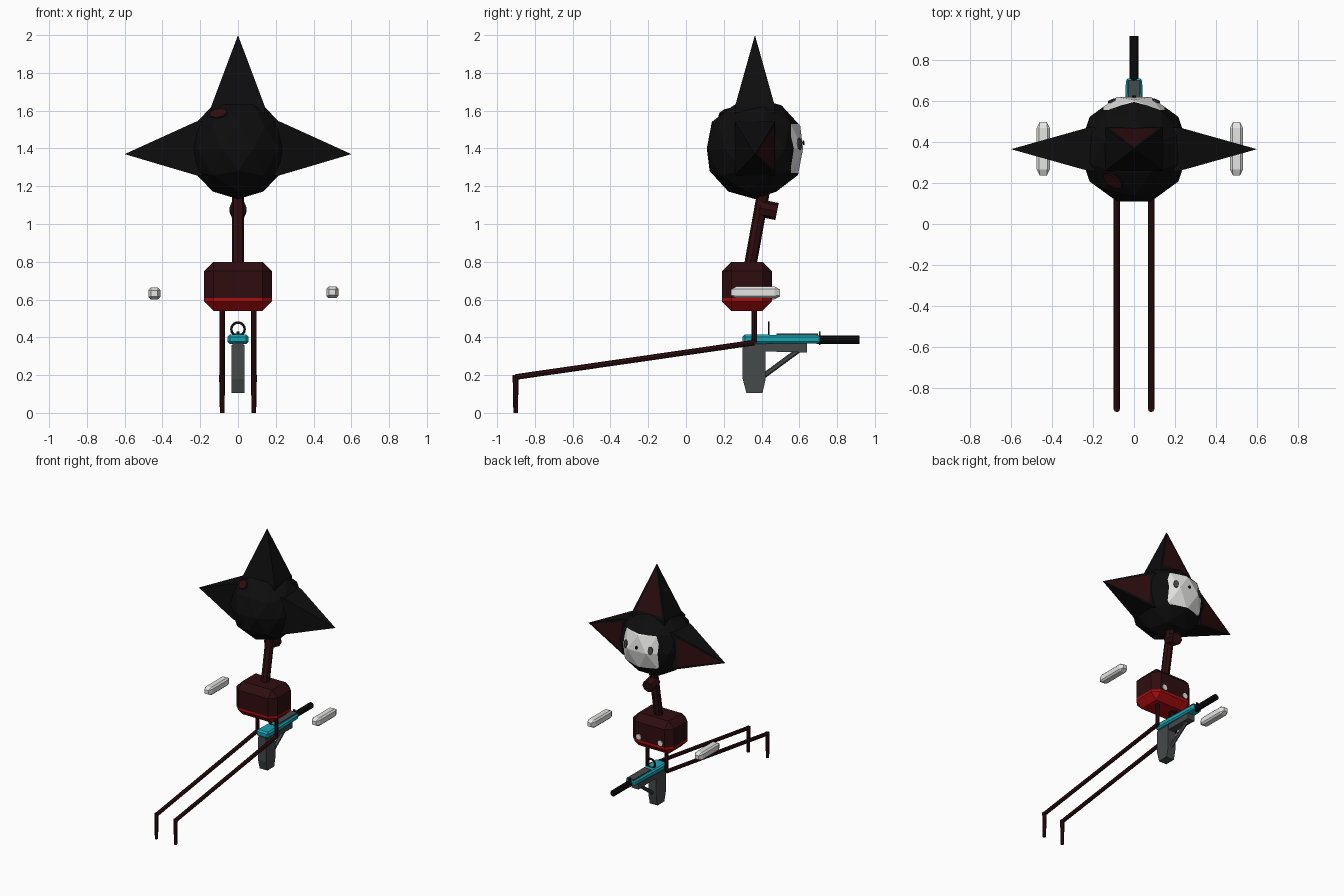
import bpy, bmesh, math
from mathutils import Vector, Matrix

if "Cube" in bpy.data.objects:
    bpy.data.objects.remove(bpy.data.objects["Cube"])


def material(name, r, g, b):
    m = bpy.data.materials.new(name)
    m.diffuse_color = (r, g, b, 1)
    m.use_nodes = True
    m.node_tree.nodes["Principled BSDF"].inputs["Base Color"].default_value = m.diffuse_color
    return m


BLACK = material("black", 0.004, 0.004, 0.0045)
MAROON = material("dark maroon", 0.028, 0.004, 0.005)
RED = material("red", 0.42, 0.004, 0.005)
WHITE = material("white", 0.78, 0.78, 0.77)
GREY = material("gunmetal", 0.06, 0.068, 0.07)
TEAL = material("teal", 0.008, 0.38, 0.47)


def finish(name, bm, *mats):
    bmesh.ops.recalc_face_normals(bm, faces=bm.faces)
    me = bpy.data.meshes.new(name)
    bm.to_mesh(me)
    bm.free()
    for m in mats:
        me.materials.append(m)
    ob = bpy.data.objects.new(name, me)
    bpy.context.collection.objects.link(ob)
    return ob


def box_bm(lo, hi, bevel=0):
    lo, hi = Vector(lo), Vector(hi)
    bm = bmesh.new()
    bmesh.ops.create_cube(bm, size=1)
    for v in bm.verts:
        v.co = (lo + hi) / 2 + v.co * (hi - lo)
    if bevel:
        bmesh.ops.bevel(bm, geom=bm.edges[:], offset=bevel, segments=1,
                        affect='EDGES', profile=0.5)
    return bm


def box(name, mat, lo, hi, bevel=0):
    return finish(name, box_bm(lo, hi, bevel), mat)


def tube(name, mat, a, b, r, sides=8, r2=None):
    a, b = Vector(a), Vector(b)
    d = b - a
    bm = bmesh.new()
    rot = d.to_track_quat('Z', 'Y').to_matrix().to_4x4()
    bmesh.ops.create_cone(bm, cap_ends=True, segments=sides, radius1=r,
                          radius2=r if r2 is None else r2, depth=d.length,
                          matrix=Matrix.Translation((a + b) / 2) @ rot)
    return finish(name, bm, mat)


def extrude_profile(name, mat, pts, half):
    """Closed (y, z) profile extruded across x."""
    bm = bmesh.new()
    rows = [[bm.verts.new((s * half, y, z)) for y, z in pts] for s in (-1, 1)]
    n = len(pts)
    for row in rows:
        bm.faces.new(row)
    for i in range(n):
        j = (i + 1) % n
        bm.faces.new((rows[0][i], rows[0][j], rows[1][j], rows[1][i]))
    return finish(name, bm, mat)


def cut(bm, co, no):
    bmesh.ops.bisect_plane(bm, geom=bm.verts[:] + bm.edges[:] + bm.faces[:],
                           plane_co=co, plane_no=no)


# Head: faceted ball with a white face cut into the +y side
C = Vector((0, 0.365, 1.4))
bm = bmesh.new()
bmesh.ops.create_icosphere(bm, subdivisions=2, radius=0.268,
                           matrix=Matrix.Rotation(math.pi / 2, 4, 'Z'))
for co, no in (((0.15, 0, 0), (1, 0, 0)), ((-0.15, 0, 0), (1, 0, 0)),
               ((0, 0, 0.13), (0, 0, 1)), ((0, 0, -0.13), (0, 0, 1)),
               ((0, 0.19, 0), (0, 1, 0))):
    cut(bm, co, no)
for f in bm.faces:
    c = f.calc_center_median()
    f.material_index = int(c.y > 0.19 and abs(c.x) < 0.15 and abs(c.z) < 0.13)
bmesh.ops.translate(bm, vec=C, verts=bm.verts)
finish("head", bm, BLACK, WHITE)


# Three pointed tufts, each with a maroon inset on the +y side
def spike(name, angle, tip):
    bm = bmesh.new()
    rot = Matrix.Rotation(angle, 3, 'Y')
    rings = []
    for h in (0.14, 0.222):
        rings.append([bm.verts.new(C + rot @ Vector((x * 0.142, y * 0.106, h)))
                      for x, y in ((-1, -1), (1, -1), (1, 1), (-1, 1))])
    top = bm.verts.new(tip)
    bm.faces.new(rings[0])
    sides = []
    for i in range(4):
        j = (i + 1) % 4
        bm.faces.new((rings[0][i], rings[0][j], rings[1][j], rings[1][i]))
        sides.append(bm.faces.new((rings[1][i], rings[1][j], top)))
    bm.normal_update()
    bmesh.ops.inset_individual(bm, faces=[sides[2]], thickness=0.035)
    sides[2].material_index = 1
    finish(name, bm, BLACK, MAROON)


spike("top_spike", 0, (0, 0.365, 2.0))
spike("right_spike", math.pi / 2, (0.6, 0.365, 1.37))
spike("left_spike", -math.pi / 2, (-0.6, 0.365, 1.37))


# Small marks laid on the head surface
def mark(name, mat, d, w, h, dist):
    d = Vector(d).normalized()
    bm = bmesh.new()
    q = d.to_track_quat('Z', 'Y').to_matrix().to_4x4()
    bmesh.ops.create_cone(bm, cap_ends=True, segments=8, radius1=1, radius2=1, depth=1,
                          matrix=Matrix.Translation(C + d * dist) @ q
                          @ Matrix.Diagonal((w, h, 0.009, 1)))
    finish(name, bm, mat)


for s, side in ((1, "right"), (-1, "left")):
    mark(side + "_eye", GREY, (s * 0.11, 0.24, 0.025), 0.02, 0.032, 0.261)
mark("nose", BLACK, (0, 0.26, 0.03), 0.01, 0.012, 0.259)
mark("forehead_patch", MAROON, (-0.1, -0.15, 0.18), 0.055, 0.035, 0.263)

# Neck with a small knob behind it
tube("neck", MAROON, (0, 0.34, 0.78), (0, 0.412, 1.18), 0.033)
tube("neck_knob", MAROON, (0, 0.39, 1.085), (0, 0.482, 1.066), 0.046)

# Body: chamfered block with a red underside
bm = box_bm((-0.18, 0.19, 0.54), (0.18, 0.455, 0.80), 0.05)
cut(bm, (0, 0, 0.608), (0, 0, 1))
for f in bm.faces:
    f.material_index = int(f.calc_center_median().z < 0.608)
finish("body", bm, MAROON, RED)

# Paired parts: buttons, hands, legs
for s, side in ((1, "right"), (-1, "left")):
    tube(side + "_button", WHITE, (s * 0.095, 0.453, 0.635), (s * 0.095, 0.46, 0.635), 0.022)
    hx = 0.50 if s > 0 else -0.443
    hz = 0.638 if s > 0 else 0.632
    bm = box_bm((hx - 0.032, 0.237, hz - 0.031), (hx + 0.032, 0.498, hz + 0.031), 0.012)
    for v in bm.verts:  # rounded-off ends
        if abs(v.co.y - 0.3675) > 0.125:
            v.co.x = hx + (v.co.x - hx) * 0.85
            v.co.z = hz + (v.co.z - hz) * 0.8
        elif abs(v.co.y - 0.3675) > 0.11:
            v.co.y = 0.3675 + (v.co.y - 0.3675) * 0.85
    finish(side + "_hand", bm, WHITE)
    x = s * 0.084
    hip, knee, ankle, toe = [(x, 0.362, 0.56), (x, 0.362, 0.372),
                             (x, -0.902, 0.19), (x, -0.902, 0.0)]
    tube(side + "_thigh", MAROON, hip, knee, 0.015)
    tube(side + "_shin", MAROON, knee, ankle, 0.015)
    tube(side + "_foot", MAROON, (x, -0.902, 0.2), toe, 0.016, r2=0.012)

# Blaster: teal shell, grey underside, grip, strut, barrel and sights
bm = box_bm((-0.055, 0.30, 0.365), (0.055, 0.71, 0.415), 0.012)
for v in bm.verts:
    if v.co.y > 0.69:
        v.co.x *= 0.72
        v.co.z = 0.388 + (v.co.z - 0.388) * 0.85
cut(bm, (0, 0.62, 0), (0, 1, 0))
finish("blaster_shell", bm, TEAL)
box("blaster_top_plate", GREY, (-0.03, 0.48, 0.40), (0.03, 0.70, 0.42))
extrude_profile("blaster_underside", GREY,
                [(0.30, 0.37), (0.30, 0.34), (0.42, 0.325), (0.64, 0.32), (0.64, 0.37)], 0.03)
extrude_profile("grip", GREY,
                [(0.30, 0.36), (0.30, 0.18), (0.32, 0.105), (0.405, 0.105),
                 (0.422, 0.18), (0.422, 0.36)], 0.034)
tube("grip_strut", GREY, (0, 0.41, 0.195), (0, 0.60, 0.335), 0.014, 6)
tube("barrel", BLACK, (0, 0.69, 0.387), (0, 0.918, 0.387), 0.023, 10)
box("front_sight", BLACK, (-0.008, 0.703, 0.36), (0.008, 0.711, 0.432))

# Ring sight standing across the shell
bm = bmesh.new()
N = 16
loops = []
for r, y in ((0.042, 0.434), (0.042, 0.443), (0.029, 0.443), (0.029, 0.434)):
    loops.append([bm.verts.new((r * math.cos(2 * math.pi * i / N), y,
                                0.443 + r * math.sin(2 * math.pi * i / N))) for i in range(N)])
for k in range(4):
    a, b = loops[k], loops[(k + 1) % 4]
    for i in range(N):
        j = (i + 1) % N
        bm.faces.new((a[i], a[j], b[j], b[i]))
finish("ring_sight", bm, BLACK)
